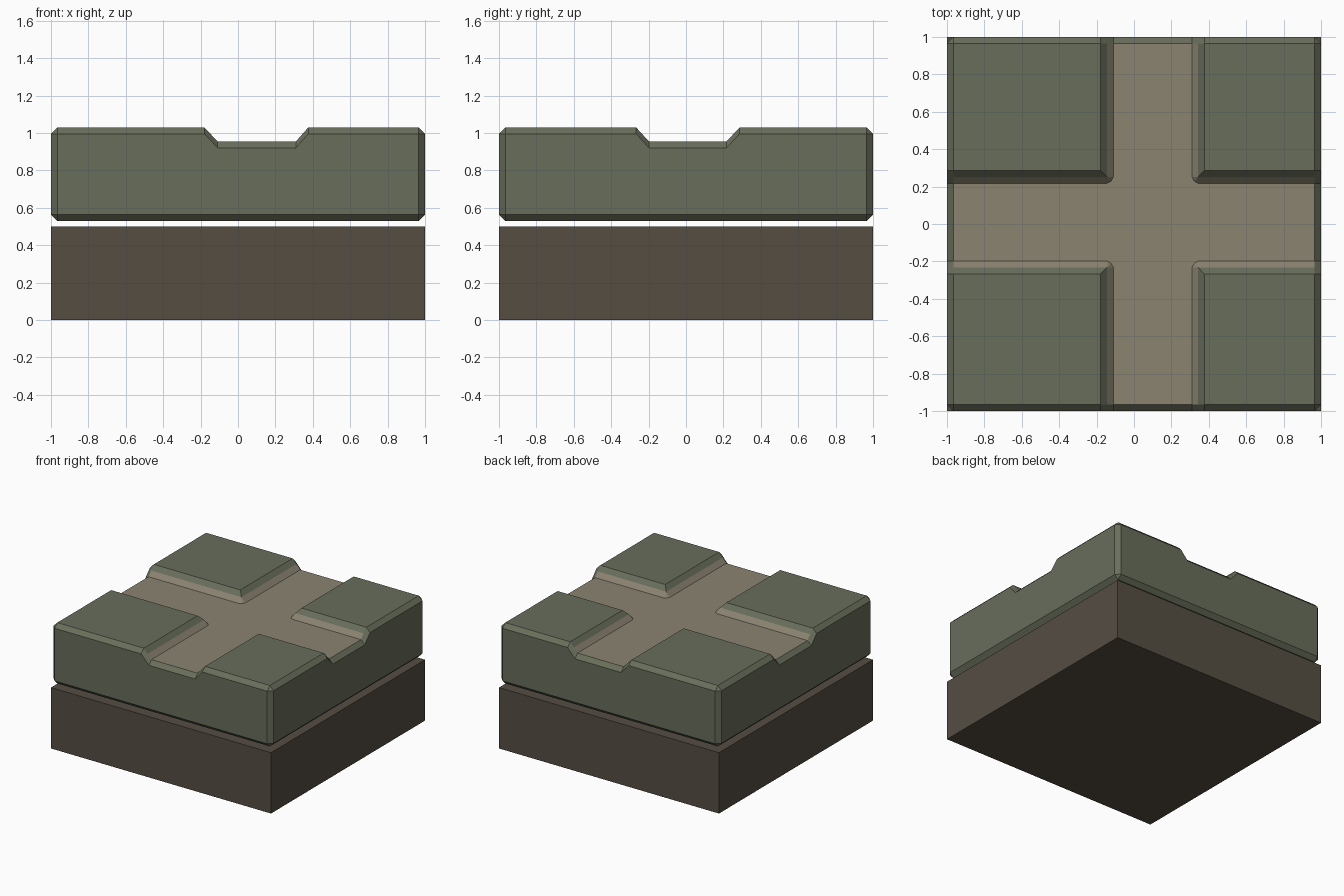
import bpy, bmesh

if "Cube" in bpy.data.objects:
    bpy.data.objects.remove(bpy.data.objects["Cube"])


def material(name, rgb):
    m = bpy.data.materials.new(name)
    m.diffuse_color = (*rgb, 1)
    m.use_nodes = True
    m.node_tree.nodes["Principled BSDF"].inputs["Base Color"].default_value = m.diffuse_color
    return m


GREEN = material("mossy_stone", (0.14, 0.155, 0.105))
TAN = material("path_earth", (0.26, 0.23, 0.165))
BROWN = material("soil", (0.09, 0.075, 0.055))


def add_object(bm, name, *mats):
    bmesh.ops.recalc_face_normals(bm, faces=bm.faces)
    me = bpy.data.meshes.new(name)
    bm.to_mesh(me)
    bm.free()
    for m in mats:
        me.materials.append(m)
    ob = bpy.data.objects.new(name, me)
    bpy.context.collection.objects.link(ob)
    return ob


# Soil base block
bm = bmesh.new()
bmesh.ops.create_cube(bm, size=1)
for v in bm.verts:
    v.co = (v.co.x * 2, v.co.y * 2, (v.co.z + 0.5) * 0.5)
add_object(bm, "soil_base", BROWN)

# Stone slab: chamfered block with two crossing channels in its top
TOP, MID, LOW, BOTTOM = 1.03, 0.993, 0.955, 0.53
B = 0.034          # chamfer of all outer edges
E = 1 - B
xs = [-E, -0.18, -0.145, -0.11, 0.31, 0.343, 0.376, E]
ys = [-E, -0.267, -0.233, -0.198, 0.217, 0.252, 0.287, E]
profile = [TOP, TOP, MID, LOW, LOW, MID, TOP, TOP]
N = len(xs)


def height(i, j):
    return min(profile[i], profile[j])


def position(i, j):
    x, y = xs[i], ys[j]
    if i in (3, 4) and j in (3, 4):      # blunt the foot of each block corner
        x += -0.012 if i == 3 else 0.012
        y += -0.012 if j == 3 else 0.012
    return x, y, height(i, j)


bm = bmesh.new()
grid = [[bm.verts.new(position(i, j)) for j in range(N)] for i in range(N)]

# Top surface; sloped corner cells are split along the mitre
for i in range(N - 1):
    for j in range(N - 1):
        q = [grid[i][j], grid[i + 1][j], grid[i + 1][j + 1], grid[i][j + 1]]
        high = max(v.co.z for v in q)
        tops = [k for k in range(4) if q[k].co.z > high - 1e-5]
        if len(tops) == 1:
            k = tops[0]
            q = q[k:] + q[:k]
            faces = [bm.faces.new(q[:3]), bm.faces.new((q[0], q[2], q[3]))]
        else:
            faces = [bm.faces.new(q)]
        for f in faces:
            f.material_index = 1 if high < TOP - 0.01 else 0

# Sides: upper chamfer, wall and lower chamfer follow the outline
M = N - 1
outline = [(i, 0, 0, -1) for i in range(N)]
outline += [(M, j, 1, 0) for j in range(N)]
outline += [(i, M, 0, 1) for i in reversed(range(N))]
outline += [(0, j, -1, 0) for j in reversed(range(N))]
columns = []
for i, j, nx, ny in outline:
    x, y, z = xs[i], ys[j], height(i, j)
    ox, oy = x + nx * B, y + ny * B
    columns.append([bm.verts.new(p) for p in (
        (x, y, z), (ox, oy, z - B), (ox, oy, BOTTOM + B), (x, y, BOTTOM))])
for a, b in zip(columns, columns[1:] + columns[:1]):
    for k in range(3):
        bm.faces.new((a[k], a[k + 1], b[k + 1], b[k]))

# Underside, then weld seams
bm.faces.new([c[3] for c in columns])
bmesh.ops.remove_doubles(bm, verts=bm.verts, dist=0.0005)
add_object(bm, "stone_slab", GREEN, TAN)
